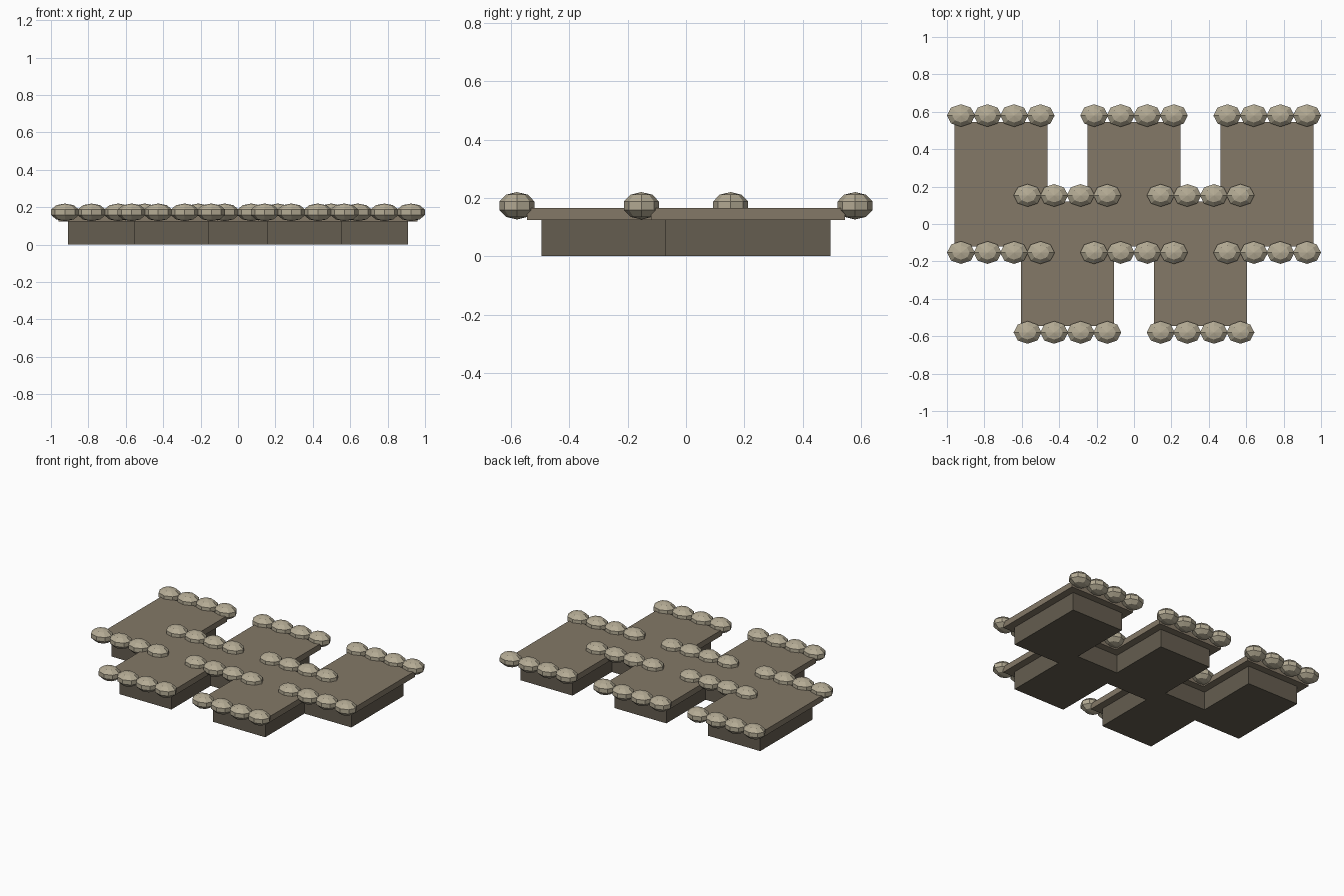
import bpy, bmesh
from mathutils import Matrix

if "Cube" in bpy.data.objects:
    bpy.data.objects.remove(bpy.data.objects["Cube"])


def material(name, rgb):
    m = bpy.data.materials.new(name)
    m.diffuse_color = (*rgb, 1)
    m.use_nodes = True
    m.node_tree.nodes["Principled BSDF"].inputs["Base Color"].default_value = m.diffuse_color
    return m


BASE = material("dark_stone", (0.13, 0.11, 0.08))
SLAB = material("stone", (0.23, 0.19, 0.135))
BALL = material("pale_stone", (0.46, 0.41, 0.30))


def finish(bm, name, mat):
    mesh = bpy.data.meshes.new(name)
    bm.to_mesh(mesh)
    bm.free()
    mesh.materials.append(mat)
    ob = bpy.data.objects.new(name, mesh)
    bpy.context.collection.objects.link(ob)


def box(name, center, size, mat):
    bm = bmesh.new()
    bmesh.ops.create_cube(bm, size=1, matrix=Matrix.Translation(center) @ Matrix.Diagonal((*size, 1)))
    finish(bm, name, mat)


def ball_row(name, x, y):
    # four flattened low-poly balls; 5 rings leave an upright band at the middle
    bm = bmesh.new()
    for i in range(4):
        place = Matrix.Translation((x + (i - 1.5) * 0.142, y, 0.173))
        bmesh.ops.create_uvsphere(bm, u_segments=8, v_segments=5, radius=1,
                                  matrix=place @ Matrix.Diagonal((0.0785, 0.0635, 0.047, 1)))
    finish(bm, name, BALL)


def module(name, x, side):
    # side is +1 for the back row and -1 for the front row
    box(name + "_base", (x, side * 0.2125, 0.0625), (0.395, 0.565, 0.125), BASE)
    box(name + "_slab", (x, side * 0.2125, 0.145), (0.497, 0.665, 0.04), SLAB)
    ball_row(name + "_outer_balls", x, side * 0.58)
    ball_row(name + "_inner_balls", x, side * -0.153)


# three blocks at the back, two staggered between them at the front
for n, x in zip(("left", "middle", "right"), (-0.712, 0, 0.712)):
    module("back_" + n, x, 1)
for n, x in zip(("left", "right"), (-0.356, 0.356)):
    module("front_" + n, x, -1)
